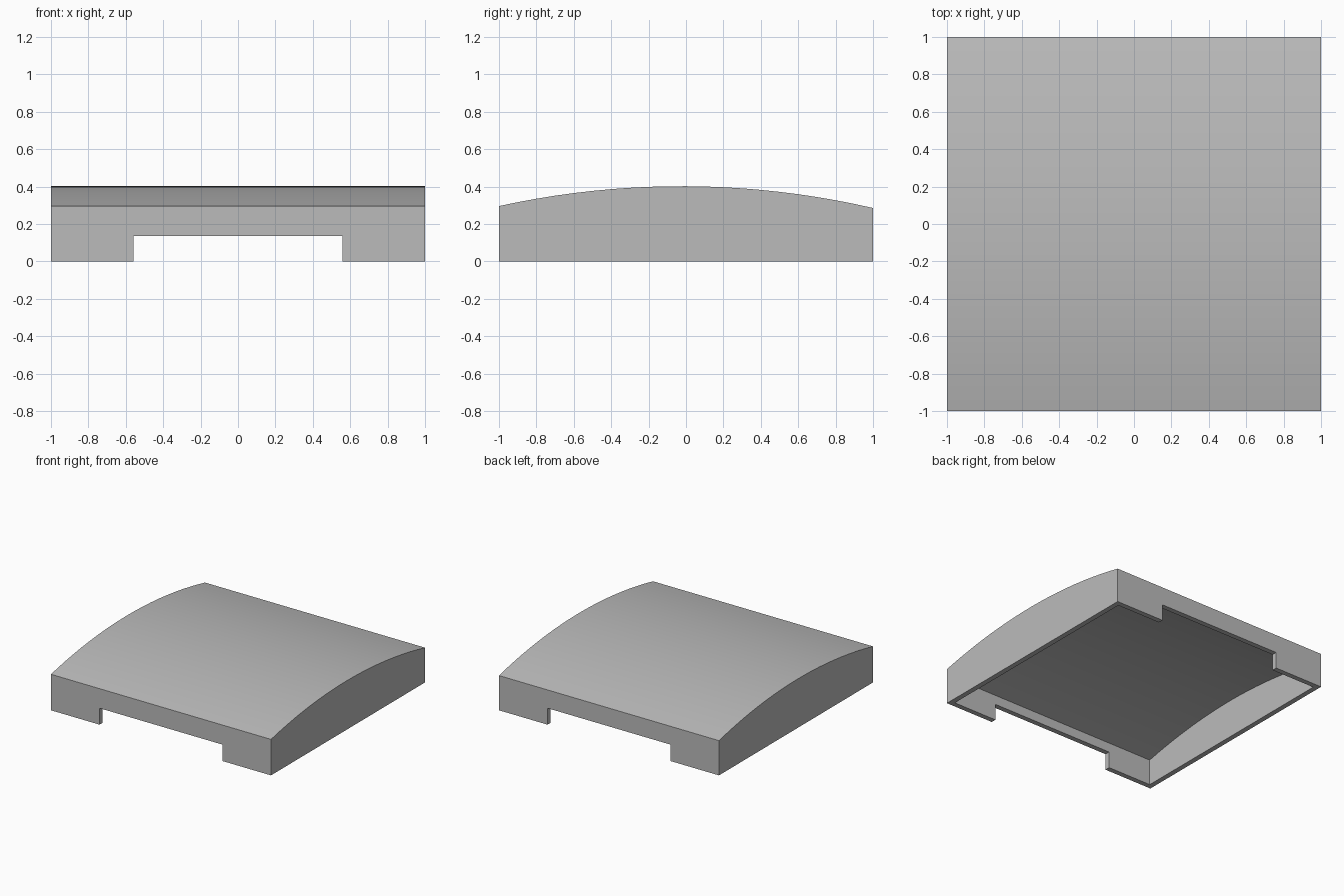
import bpy, bmesh, math

if "Cube" in bpy.data.objects:
    bpy.data.objects.remove(bpy.data.objects["Cube"], do_unlink=True)

WALL, ROOF = 0.042, 0.09       # wall and roof thickness
RADIUS, CREST_Y, CREST_Z = 4.55, -0.023, 0.402

grey = bpy.data.materials.new("grey")
grey.use_nodes = True
grey.diffuse_color = (0.5, 0.5, 0.5, 1)
grey.node_tree.nodes["Principled BSDF"].inputs["Base Color"].default_value = (0.5, 0.5, 0.5, 1)


def arched_block(name, half, base, drop, steps=20):
    """Block with a vaulted top, swept along x."""
    r = RADIUS - drop
    profile = [(half, base), (-half, base)]
    for i in range(steps + 1):
        y = -half + 2 * half * i / steps
        z = CREST_Z - RADIUS + math.sqrt(r * r - (y - CREST_Y) ** 2)
        profile.append((y, z))
    bm = bmesh.new()
    face = bm.faces.new([bm.verts.new((-half, y, z)) for y, z in profile])
    swept = bmesh.ops.extrude_face_region(bm, geom=[face])["geom"]
    verts = [v for v in swept if isinstance(v, bmesh.types.BMVert)]
    bmesh.ops.translate(bm, verts=verts, vec=(2 * half, 0, 0))
    bmesh.ops.recalc_face_normals(bm, faces=bm.faces)
    mesh = bpy.data.meshes.new(name)
    bm.to_mesh(mesh)
    bm.free()
    mesh.materials.append(grey)
    obj = bpy.data.objects.new(name, mesh)
    bpy.context.collection.objects.link(obj)
    return obj


def cut(target, cutter):
    mod = target.modifiers.new("cut", 'BOOLEAN')
    mod.operation = 'DIFFERENCE'
    mod.solver = 'EXACT'
    mod.object = cutter
    bpy.context.view_layer.objects.active = target
    bpy.ops.object.modifier_apply(modifier=mod.name)
    bpy.data.objects.remove(cutter, do_unlink=True)


# Vaulted cover, hollow from below
cover = arched_block("vaulted_cover", 1, 0, 0)
cut(cover, arched_block("cavity", 1 - WALL, -0.1, ROOF))

# Notch through the front and back walls
bpy.ops.mesh.primitive_cube_add(size=1, location=(0, 0, 0.035))
notch = bpy.context.object
notch.scale = (1.118, 3, 0.2)
bpy.context.view_layer.update()
cut(cover, notch)

# Smooth vault with sharp rims
bpy.ops.object.select_all(action='DESELECT')
cover.select_set(True)
bpy.context.view_layer.objects.active = cover
bpy.ops.object.shade_smooth_by_angle(angle=math.radians(12))
